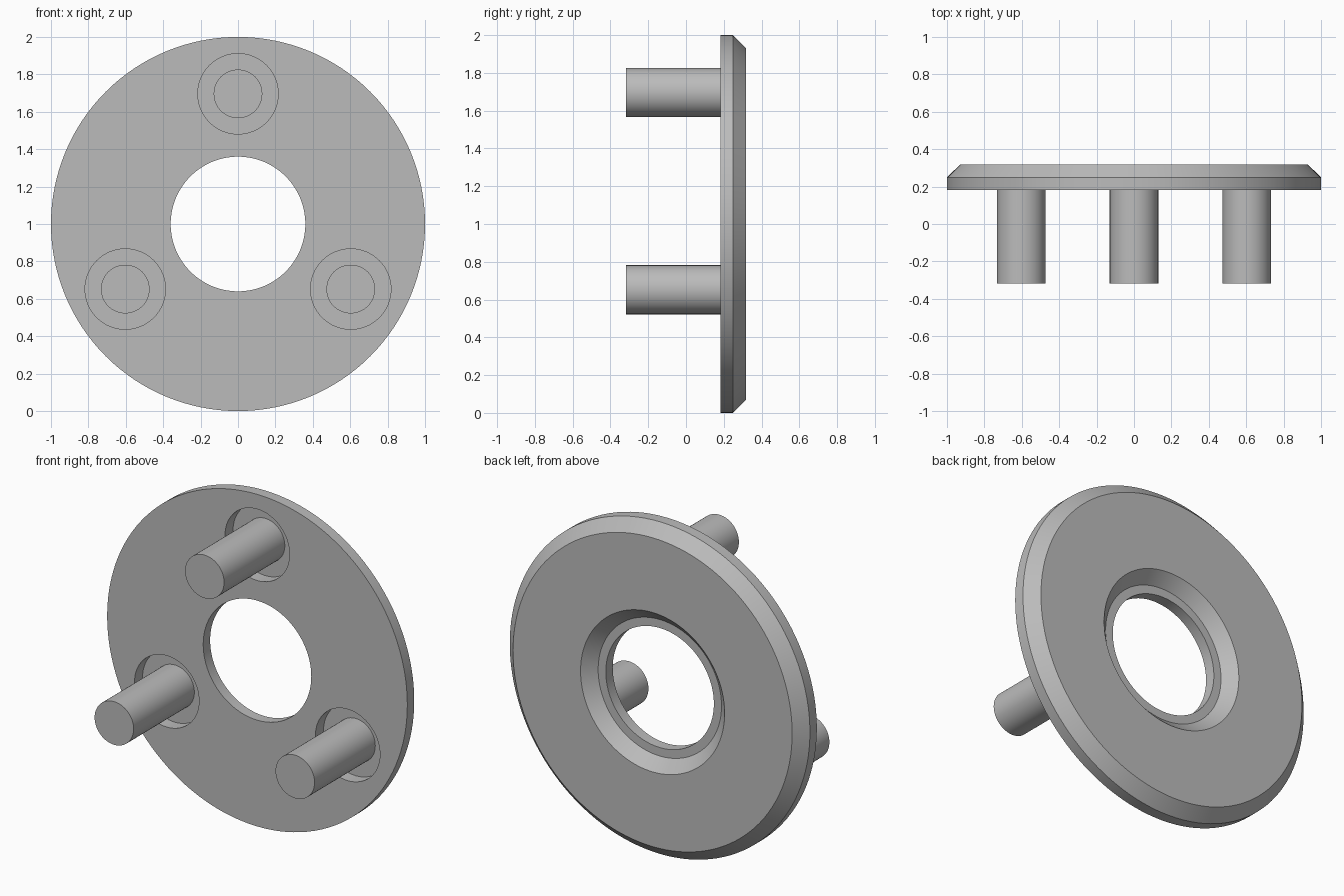
import bpy, bmesh, math
from mathutils import Matrix, Vector

if "Cube" in bpy.data.objects:
    bpy.data.objects.remove(bpy.data.objects["Cube"])

CENTRE = Vector((0, 0, 1))
FRONT, SHOULDER, BACK = 0.183, 0.249, 0.318
PIN_CIRCLE = 0.696

grey = bpy.data.materials.new("plain grey")
grey.use_nodes = True
grey.diffuse_color = (0.5, 0.5, 0.5, 1)
grey.node_tree.nodes["Principled BSDF"].inputs["Base Color"].default_value = (0.5, 0.5, 0.5, 1)


def add_object(name, bm):
    bmesh.ops.recalc_face_normals(bm, faces=bm.faces)
    mesh = bpy.data.meshes.new(name)
    bm.to_mesh(mesh)
    bm.free()
    mesh.materials.append(grey)
    obj = bpy.data.objects.new(name, mesh)
    bpy.context.collection.objects.link(obj)
    return obj


def select_only(obj):
    bpy.ops.object.select_all(action='DESELECT')
    obj.select_set(True)
    bpy.context.view_layer.objects.active = obj


def smooth(obj):
    select_only(obj)
    bpy.ops.object.shade_smooth_by_angle(angle=math.radians(30))


def rod(name, x, z, radius, y0, y1):
    """Cylinder along y from y0 to y1."""
    bm = bmesh.new()
    place = Matrix.Translation((x, (y0 + y1) / 2, z)) @ Matrix.Rotation(math.pi / 2, 4, 'X')
    bmesh.ops.create_cone(bm, cap_ends=True, segments=64, radius1=radius,
                          radius2=radius, depth=y1 - y0, matrix=place)
    return add_object(name, bm)


# Ring plate: chamfered rim, countersunk bore with a flat ledge
profile = [(0.36, FRONT), (1.0, FRONT), (1.0, SHOULDER), (0.93, BACK),
           (0.48, BACK), (0.411, SHOULDER), (0.36, SHOULDER)]
bm = bmesh.new()
verts = [bm.verts.new((r, y, 1)) for r, y in profile]
edges = [bm.edges.new((v, verts[i - 1])) for i, v in enumerate(verts)]
bmesh.ops.spin(bm, geom=verts + edges, cent=CENTRE, axis=(0, 1, 0),
               angle=math.tau, steps=128, use_duplicate=False)
bmesh.ops.remove_doubles(bm, verts=bm.verts, dist=0.0001)
plate = add_object("ring_plate", bm)

# Three pins, each standing in a round pocket in the front face
for name, degrees in (("top", 90), ("right", 210), ("left", 330)):
    a = math.radians(degrees)
    x, z = PIN_CIRCLE * math.cos(a), 1 + PIN_CIRCLE * math.sin(a)
    cutter = rod("pocket_cutter", x, z, 0.215, FRONT - 0.1, 0.26)
    cutter.hide_render = True
    cut = plate.modifiers.new("pocket", 'BOOLEAN')
    cut.operation = 'DIFFERENCE'
    cut.solver = 'EXACT'
    cut.object = cutter
    select_only(plate)
    bpy.ops.object.modifier_apply(modifier=cut.name)
    bpy.data.objects.remove(cutter)
    smooth(rod(name + "_pin", x, z, 0.13, -BACK, 0.27))

smooth(plate)
